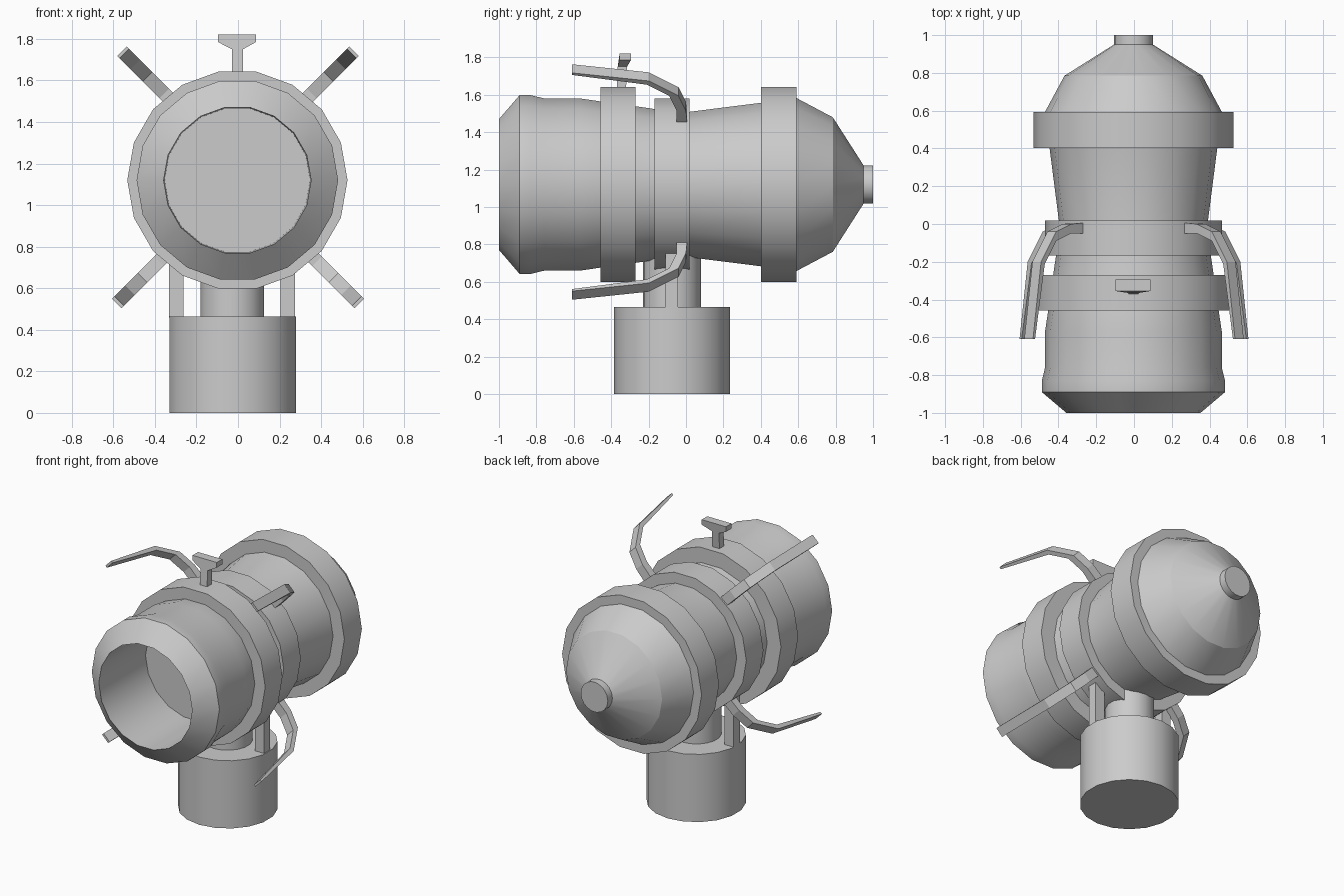
import bpy, bmesh
from math import cos, sin, pi, radians

if "Cube" in bpy.data.objects:
    bpy.data.objects.remove(bpy.data.objects["Cube"])

SIDES = 18
CX, CZ = -0.003, 1.12          # barrel axis


def finish(name, bm, smooth=False):
    bmesh.ops.remove_doubles(bm, verts=bm.verts, dist=1e-5)
    bmesh.ops.recalc_face_normals(bm, faces=bm.faces)
    mesh = bpy.data.meshes.new(name)
    bm.to_mesh(mesh)
    bm.free()
    ob = bpy.data.objects.new(name, mesh)
    bpy.context.collection.objects.link(ob)
    if smooth:
        bpy.ops.object.select_all(action='DESELECT')
        ob.select_set(True)
        bpy.context.view_layer.objects.active = ob
        bpy.ops.object.shade_smooth_by_angle(angle=radians(28))
    return ob


def lathe(name, profile, closed=False):
    """Spin (radius, y) points around the barrel axis."""
    bm = bmesh.new()
    rows = []
    for r, y in profile:
        rows.append([bm.verts.new((CX + r * cos(2 * pi * i / SIDES), y,
                                   CZ + r * sin(2 * pi * i / SIDES)))
                     for i in range(SIDES)] if r else [bm.verts.new((CX, y, CZ))])
    pairs = list(zip(rows, rows[1:])) + ([(rows[-1], rows[0])] if closed else [])
    for a, b in pairs:
        for i in range(SIDES):
            j = (i + 1) % SIDES
            quad = [a[i % len(a)], a[j % len(a)], b[j % len(b)], b[i % len(b)]]
            bm.faces.new(list(dict.fromkeys(quad)))
    return finish(name, bm, True)


def prism(name, front, back):
    """Solid between two matching outlines."""
    bm = bmesh.new()
    a = [bm.verts.new(p) for p in front]
    b = [bm.verts.new(p) for p in back]
    bm.faces.new(a)
    bm.faces.new(b[::-1])
    for i in range(len(a)):
        j = (i + 1) % len(a)
        bm.faces.new((a[i], a[j], b[j], b[i]))
    return finish(name, bm)


def box(name, x0, x1, y0, y1, z0, z1):
    ring = [(x0, y0), (x1, y0), (x1, y1), (x0, y1)]
    return prism(name, [(x, y, z0) for x, y in ring], [(x, y, z1) for x, y in ring])


def upright_cylinder(name, x, y, r, z0, z1):
    bm = bmesh.new()
    lo, hi = [[bm.verts.new((x + r * sin(2 * pi * i / SIDES),
                             y + r * cos(2 * pi * i / SIDES), z))
               for i in range(SIDES)] for z in (z0, z1)]
    bm.faces.new(lo)
    bm.faces.new(hi)
    for i in range(SIDES):
        j = (i + 1) % SIDES
        bm.faces.new((lo[i], lo[j], hi[j], hi[i]))
    return finish(name, bm, True)


# Barrel with open muzzle and conical tail
lathe("barrel", [(0, -0.5), (0.35, -0.5), (0.355, -1), (0.485, -0.89), (0.485, -0.83),
                 (0.468, -0.76), (0.468, -0.57), (0.45, -0.45), (0.425, -0.27),
                 (0.40, -0.1), (0.395, 0.02), (0.445, 0.41), (0.47, 0.59),
                 (0.365, 0.785), (0.103, 0.95), (0.103, 1), (0, 1)])

# Bands around the barrel
for name, r_out, r_in, y0, y1 in (("front_band", 0.53, 0.40, -0.457, -0.27),
                                  ("middle_band", 0.468, 0.38, -0.168, 0.018),
                                  ("rear_band", 0.53, 0.43, 0.402, 0.592)):
    lathe(name, [(r_in, y0), (r_out, y0), (r_out, y1), (r_in, y1)], True)

# Pedestal, neck and side supports
upright_cylinder("pedestal", -0.025, -0.075, 0.31, 0, 0.465)
upright_cylinder("neck", -0.027, -0.075, 0.155, 0.46, 0.80)
box("left_support", -0.332, -0.262, -0.11, -0.043, 0.46, 0.80)
box("right_support", 0.205, 0.275, -0.11, -0.043, 0.46, 0.80)

# Sight on top: T outline leaning back near its head
sight = [(-0.03, 1.60), (0.024, 1.60), (0.024, 1.75), (0.087, 1.785), (0.087, 1.82),
         (-0.097, 1.82), (-0.097, 1.785), (-0.03, 1.75)]


def lean(z):
    return -0.372 if z < 1.74 else -0.365 if z < 1.76 else -0.355


prism("sight", [(x, lean(z), z) for x, z in sight],
      [(x, lean(z) + (0.05 if z < 1.76 else 0.06), z) for x, z in sight])

# Four curved claws: (inward distance, y) outline, mirrored left/right
claw = [(-0.30, 0.01), (-0.20, 0.0), (-0.12, -0.04), (-0.04, -0.20), (0.003, -0.61),
        (-0.008, -0.61), (-0.06, -0.21), (-0.12, -0.09), (-0.20, -0.05), (-0.30, -0.05)]
W = 0.023
for level, tx, tz, up in (("upper", 0.555, 1.737, 1), ("lower", 0.58, 0.53, -1)):
    for side, s in (("left", -1), ("right", 1)):
        edges = [[(s * (tx + d + e), y, tz + up * (d - e)) for d, y in claw]
                 for e in (-W, W)]
        prism(f"{level}_{side}_claw", *edges)
